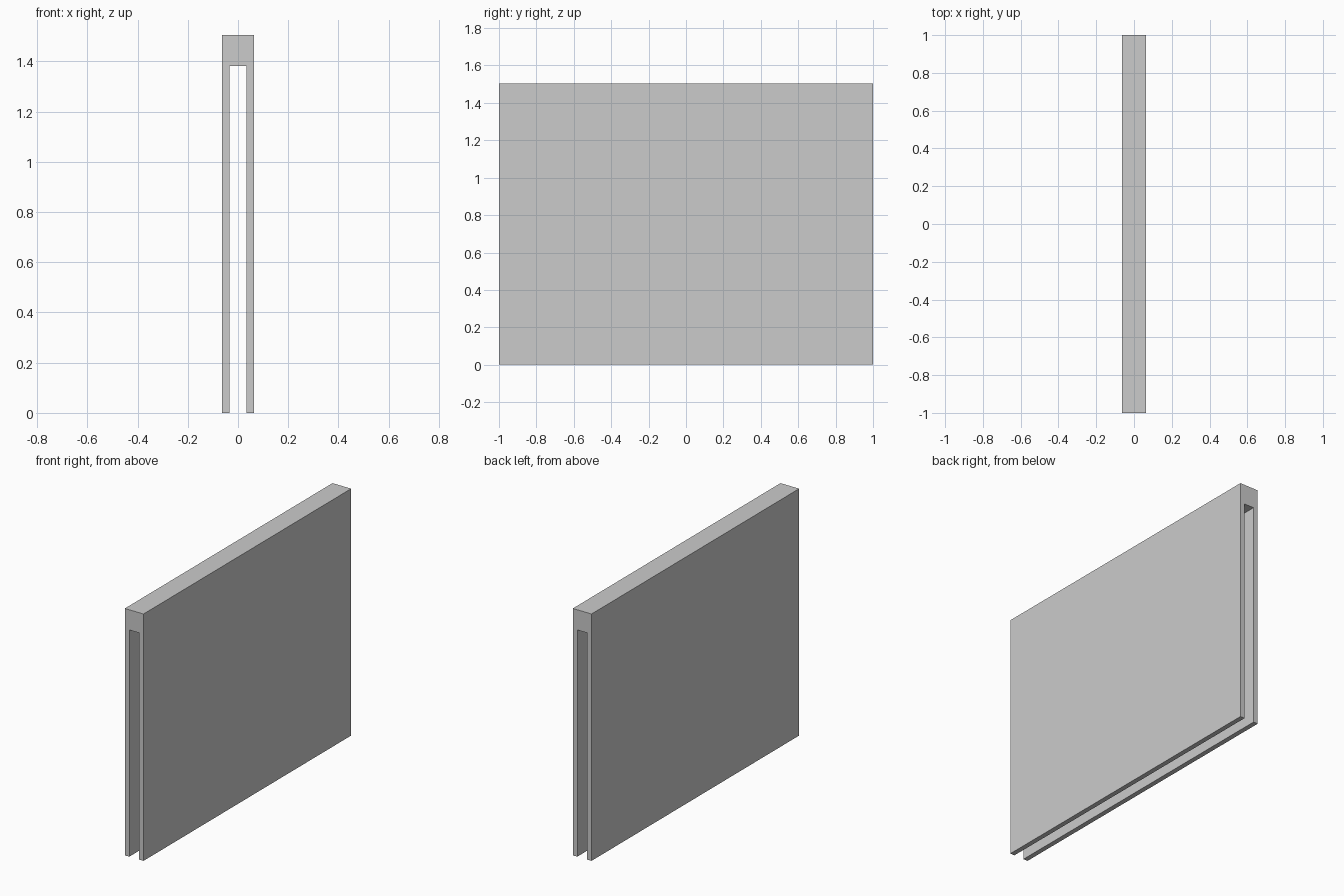
import bpy
import bmesh

if "Cube" in bpy.data.objects:
    bpy.data.objects.remove(bpy.data.objects["Cube"])

HALF_W, SLOT_W = 0.063, 0.033      # outer and slot half widths
TOP, SLOT_TOP = 1.505, 1.382       # overall height and slot ceiling
HALF_L = 1.0                       # half length along y

# Inverted U cross-section, right half mirrored to the left
right = [(SLOT_W, SLOT_TOP), (SLOT_W, 0), (HALF_W, 0), (HALF_W, TOP)]
profile = right + [(-x, z) for x, z in reversed(right)]

# Slotted panel: two thin walls joined by a top rail, extruded along y
bm = bmesh.new()
face = bm.faces.new([bm.verts.new((x, -HALF_L, z)) for x, z in profile])
extruded = bmesh.ops.extrude_face_region(bm, geom=[face])
moved = [v for v in extruded["geom"] if isinstance(v, bmesh.types.BMVert)]
bmesh.ops.translate(bm, verts=moved, vec=(0, 2 * HALF_L, 0))
bmesh.ops.recalc_face_normals(bm, faces=bm.faces)

mesh = bpy.data.meshes.new("slotted_panel")
bm.to_mesh(mesh)
bm.free()
panel = bpy.data.objects.new("slotted_panel", mesh)
bpy.context.collection.objects.link(panel)
